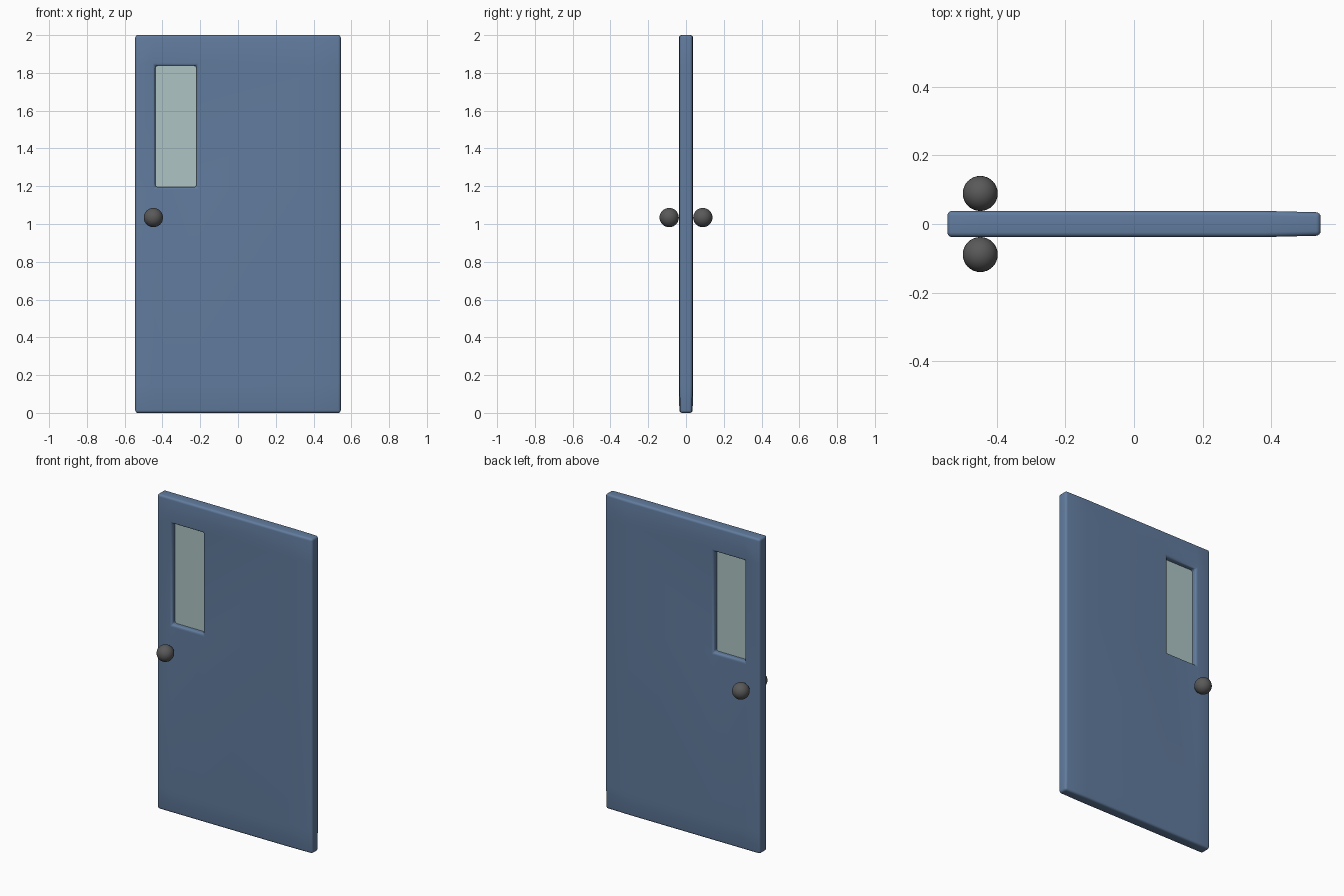
import bpy, bmesh

if "Cube" in bpy.data.objects:
    bpy.data.objects.remove(bpy.data.objects["Cube"])


def material(name, rgb):
    mat = bpy.data.materials.new(name)
    mat.diffuse_color = (*rgb, 1)
    mat.use_nodes = True
    mat.node_tree.nodes["Principled BSDF"].inputs["Base Color"].default_value = mat.diffuse_color
    return mat


def finish(obj, mat):
    obj.data.materials.append(mat)
    bpy.ops.object.select_all(action='DESELECT')
    obj.select_set(True)
    bpy.context.view_layer.objects.active = obj
    bpy.ops.object.shade_smooth_by_angle()


blue = material("door_paint", (0.12, 0.20, 0.34))
pane = material("window_glass", (0.42, 0.55, 0.55))
metal = material("knob_metal", (0.10, 0.10, 0.10))

# Door slab: a grid of panels with one left open for the window
xs = [-0.544, -0.438, -0.22, 0.38, 0.544]
zs = [0.0, 0.15, 1.196, 1.838, 2.0]


def half_depth(x, z):
    # the hinge side and the foot thin out slightly
    return 0.038 - (0.004 if x > 0.5 else 0) - (0.003 if z < 0.1 else 0)


bm = bmesh.new()
sides = []
for s in (-1, 1):
    sides.append([[bm.verts.new((x, s * half_depth(x, z), z)) for z in zs] for x in xs])
for g in sides:
    for i in range(4):
        for k in range(4):
            if (i, k) != (1, 2):
                bm.faces.new((g[i][k], g[i + 1][k], g[i + 1][k + 1], g[i][k + 1]))

# Outer rim and window reveal join the two sides
outer = ([(i, 0) for i in range(4)] + [(4, k) for k in range(4)]
         + [(i, 4) for i in range(4, 0, -1)] + [(0, k) for k in range(4, 0, -1)])
inner = [(1, 2), (2, 2), (2, 3), (1, 3)]
for loop in (outer, inner):
    for (a, b), (c, d) in zip(loop, loop[1:] + loop[:1]):
        bm.faces.new((sides[0][a][b], sides[0][c][d], sides[1][c][d], sides[1][a][b]))
bmesh.ops.recalc_face_normals(bm, faces=bm.faces)

# Soft rounded edges
sharp = [e for e in bm.edges if e.calc_face_angle(0) > 0.5]
bmesh.ops.bevel(bm, geom=sharp, offset=0.014, segments=4, profile=0.5, affect='EDGES')
mesh = bpy.data.meshes.new("door_panel")
bm.to_mesh(mesh)
bm.free()
door = bpy.data.objects.new("door_panel", mesh)
bpy.context.collection.objects.link(door)
finish(door, blue)

# Window glass
bpy.ops.mesh.primitive_cube_add(size=1, location=(-0.329, 0, 1.517))
glass = bpy.context.object
glass.name = "window_glass"
glass.scale = (0.226, 0.01, 0.65)
finish(glass, pane)

# Ball knobs on both faces
for name, s in (("front_knob", -1), ("back_knob", 1)):
    bpy.ops.mesh.primitive_uv_sphere_add(segments=32, ring_count=16, radius=0.051,
                                         location=(-0.448, s * 0.089, 1.034))
    knob = bpy.context.object
    knob.name = name
    finish(knob, metal)
